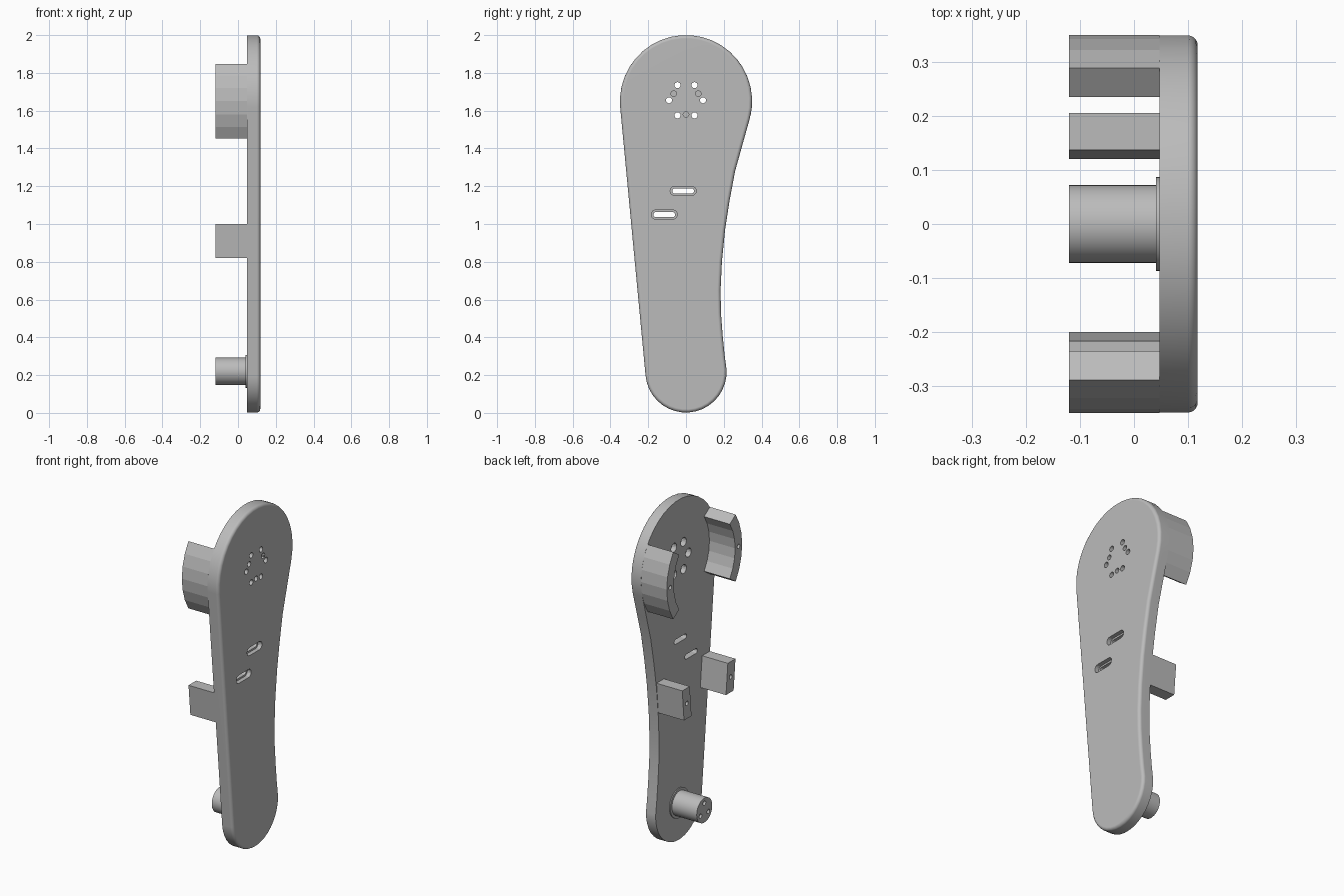
import bpy, bmesh, math

cube = bpy.data.objects.get("Cube")
if cube:
    bpy.data.objects.remove(cube, do_unlink=True)

grey = bpy.data.materials.new("plain_grey")
grey.use_nodes = True
colour = (0.5, 0.5, 0.5, 1)
grey.diffuse_color = colour
grey.node_tree.nodes["Principled BSDF"].inputs["Base Color"].default_value = colour

INNER, OUTER, TIP = 0.047, 0.118, -0.12   # plate faces and post ends along x
HEAD, HEAD_R = 1.65, 0.35                 # centre height and radius of the wide end
FOOT, FOOT_R = 0.217, 0.215               # centre height and radius of the narrow end


def arc(cy, cz, r, a0, a1, n):
    """Points of an arc in the y-z plane, angles in degrees."""
    angles = [math.radians(a0 + (a1 - a0) * i / n) for i in range(n + 1)]
    return [(cy + r * math.cos(a), cz + r * math.sin(a)) for a in angles]


def circle(cy, cz, r, n=16):
    return arc(cy, cz, r, 0, 360, n)[:-1]


def slot(cy, cz, length, height):
    r, d = height / 2, (length - height) / 2
    return arc(cy + d, cz, r, -90, 90, 8) + arc(cy - d, cz, r, 90, 270, 8)


def prism(name, pts, x0, x1, round_outer=0):
    """Extrude a y-z outline from x0 to x1, optionally rounding the far rim."""
    bm = bmesh.new()
    near = bm.faces.new([bm.verts.new((x0, y, z)) for y, z in pts])
    far = bmesh.ops.extrude_face_region(bm, geom=[near], use_keep_orig=True)["geom"]
    bmesh.ops.translate(bm, vec=(x1 - x0, 0, 0),
                        verts=[v for v in far if isinstance(v, bmesh.types.BMVert)])
    bmesh.ops.recalc_face_normals(bm, faces=bm.faces)
    if round_outer:
        rim = [e for e in bm.edges if all(abs(v.co.x - x1) < 1e-5 for v in e.verts)]
        bmesh.ops.bevel(bm, geom=rim, offset=round_outer, segments=5,
                        profile=0.5, affect='EDGES')
    mesh = bpy.data.meshes.new(name)
    bm.to_mesh(mesh)
    bm.free()
    mesh.materials.append(grey)
    obj = bpy.data.objects.new(name, mesh)
    bpy.context.collection.objects.link(obj)
    return obj


def cut(obj, outlines):
    """Subtract (outline, x0, x1) prisms and bake the result."""
    cutters = []
    for pts, x0, x1 in outlines:
        cutter = prism("cutter", pts, x0, x1)
        cutter.hide_render = True
        mod = obj.modifiers.new("cut", 'BOOLEAN')
        mod.operation, mod.solver, mod.object = 'DIFFERENCE', 'EXACT', cutter
        cutters.append(cutter)
    bpy.context.view_layer.update()
    deps = bpy.context.evaluated_depsgraph_get()
    baked = bpy.data.meshes.new_from_object(obj.evaluated_get(deps))
    obj.modifiers.clear()
    obj.data = baked
    for cutter in cutters:
        bpy.data.objects.remove(cutter, do_unlink=True)


def smooth(obj, angle):
    bpy.ops.object.select_all(action='DESELECT')
    obj.select_set(True)
    bpy.context.view_layer.objects.active = obj
    bpy.ops.object.shade_smooth_by_angle(angle=math.radians(angle))


# Backing plate: wide round head, straight front edge, waisted back edge
waist = [(0.204, 0.31), (0.194, 0.41), (0.185, 0.53), (0.183, 0.65), (0.190, 0.80),
         (0.207, 0.97), (0.230, 1.12), (0.260, 1.28), (0.299, 1.42)]
outline = (arc(0, HEAD, HEAD_R, -15, 185.4, 22)
           + arc(0, FOOT, FOOT_R, 185.4, 363, 18) + waist)
plate = prism("backing_plate", outline, INNER, OUTER, round_outer=0.018)

holes = []
# Through holes with wider recesses on the inner side
for y, z in [(0.045, 1.735), (0.09, 1.655), (0.045, 1.575)]:
    for s in (-1, 1):
        holes.append((circle(s * y, z, 0.016), 0, 0.2))
        holes.append((circle(s * y, z, 0.026), 0, INNER + 0.03))
# Blind holes on the outer side
for y, z in [(-0.065, 1.69), (0.065, 1.69), (0, 1.58)]:
    holes.append((circle(y, z, 0.015), OUTER - 0.035, 0.2))
# Slots with a stepped outer rim
for y, z in [(-0.015, 1.175), (-0.115, 1.05)]:
    holes.append((slot(y, z, 0.115, 0.028), 0, 0.2))
    holes.append((slot(y, z, 0.138, 0.048), OUTER - 0.025, 0.2))
cut(plate, holes)
smooth(plate, 20)
plate.modifiers.new("even_shading", 'WEIGHTED_NORMAL').keep_sharp = True

# Curved clamps on both sides of the head, each with a screw hole
for name, mid in (("back_clamp", 0), ("front_clamp", 180)):
    pts = (arc(0, HEAD, HEAD_R, mid - 34.3, mid + 34.3, 6)
           + arc(0, HEAD, 0.285, mid + 34.3, mid - 34.3, 6))
    clamp = prism(name, pts, TIP, INNER)
    y = 0.317 * math.cos(math.radians(mid))
    cut(clamp, [(circle(y, HEAD, 0.013, 12), TIP - 0.05, TIP + 0.06)])

# Slanted blocks on both edges of the middle, each with a screw hole
blocks = {
    "back_block": [(0.120, 0.82), (0.190, 0.82), (0.206, 1.0), (0.137, 1.0)],
    "front_block": [(-0.271, 0.82), (-0.200, 0.82), (-0.217, 1.0), (-0.288, 1.0)],
}
for name, pts in blocks.items():
    block = prism(name, pts, TIP, INNER)
    centre = sum(p[0] for p in pts) / 4
    cut(block, [(circle(centre, 0.91, 0.013, 12), TIP - 0.05, TIP + 0.06)])

# Round post with three screw holes, and its collar
post = prism("foot_post", circle(0, 0.22, 0.072, 40), TIP, INNER)
cut(post, [(circle(*p, 0.013, 12), TIP - 0.05, TIP + 0.06)
           for p in arc(0, 0.22, 0.042, 90, 330, 2)])
smooth(post, 25)
smooth(prism("post_collar", circle(0, 0.22, 0.087, 40), INNER - 0.006, INNER), 25)
